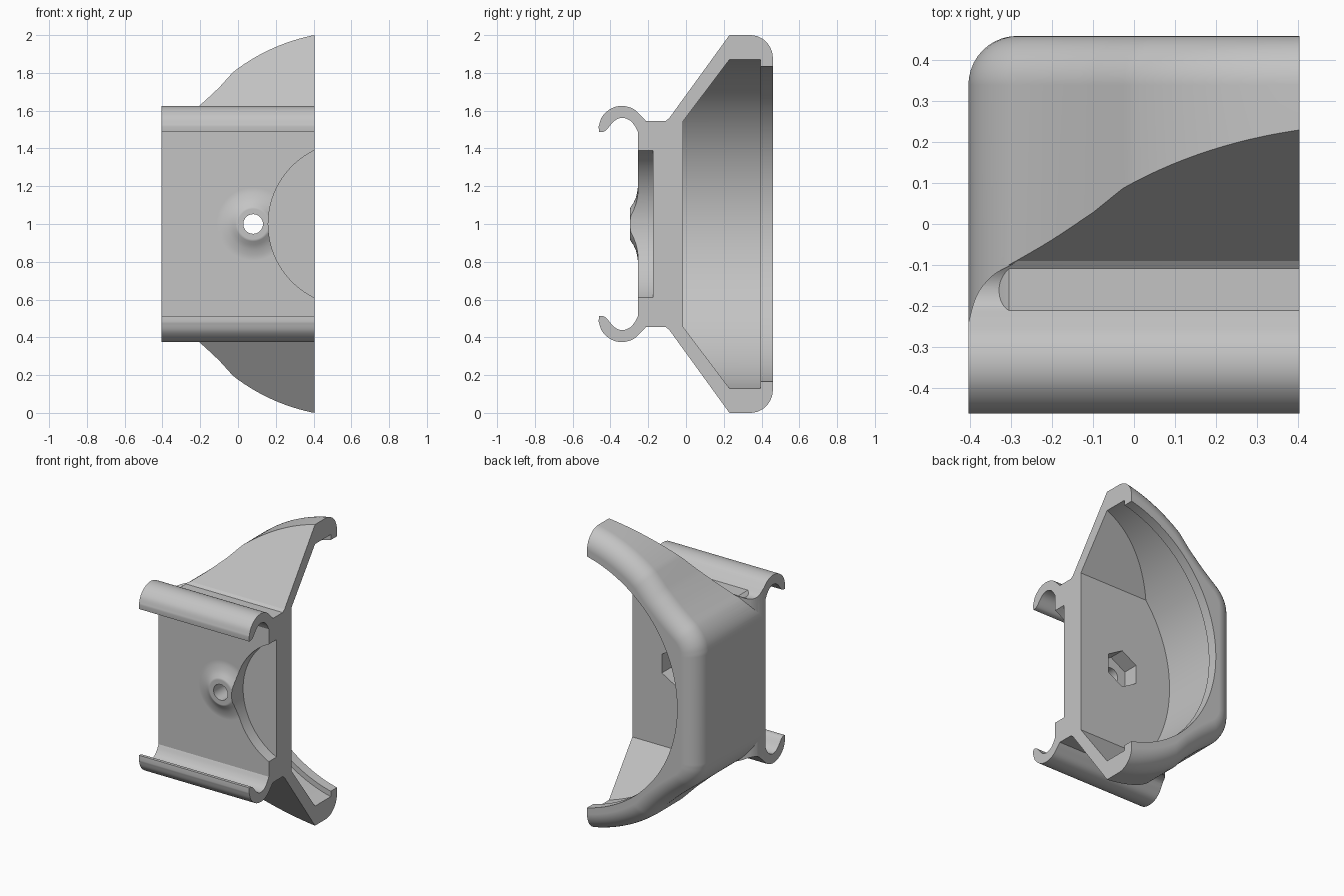
import bpy, bmesh, math
from mathutils import Vector

cube = bpy.data.objects.get("Cube")
if cube:
    bpy.data.objects.remove(cube, do_unlink=True)

grey = bpy.data.materials.new("plain_grey")
grey.use_nodes = True
grey.diffuse_color = (0.55, 0.55, 0.55, 1)
grey.node_tree.nodes["Principled BSDF"].inputs["Base Color"].default_value = grey.diffuse_color

END = 0.405   # half the width
MID = 0.6     # x of the shared centre of all round features


def loft(name, rings):
    """Solid skinned through equal-length closed rings, capped at both ends."""
    bm = bmesh.new()
    loops = [[bm.verts.new(p) for p in ring] for ring in rings]
    n = len(loops[0])
    for a, b in zip(loops, loops[1:]):
        for i in range(n):
            j = (i + 1) % n
            bm.faces.new((a[i], a[j], b[j], b[i]))
    bm.faces.new(loops[0][::-1])
    bm.faces.new(loops[-1])
    bm.normal_update()
    if bm.calc_volume(signed=True) < 0:
        bmesh.ops.reverse_faces(bm, faces=bm.faces[:])
    mesh = bpy.data.meshes.new(name)
    bm.to_mesh(mesh)
    bm.free()
    mesh.materials.append(grey)
    obj = bpy.data.objects.new(name, mesh)
    bpy.context.collection.objects.link(obj)
    return obj


def prism(name, points, axis, lo, hi):
    """Extrude a 2D outline along an axis."""
    def place(p, d):
        v = list(p)
        v.insert(axis, d)
        return v
    return loft(name, [[place(p, d) for p in points] for d in (lo, hi)])


def lathe(name, x, profile, sides=96, turn=0.0):
    """Turn (radius, y) points about a y-parallel line through (x, z=1)."""
    angles = [turn + math.tau * i / sides for i in range(sides)]
    return loft(name, [[(x + r * math.cos(a), y, 1 + r * math.sin(a)) for a in angles]
                       for r, y in profile])


def combine(base, tool, operation):
    mod = base.modifiers.new("combine", "BOOLEAN")
    mod.solver = "EXACT"
    mod.operation = operation
    mod.object = tool
    bpy.context.view_layer.objects.active = base
    bpy.context.view_layer.update()
    bpy.ops.object.modifier_apply(modifier=mod.name)
    bpy.data.objects.remove(tool, do_unlink=True)


def mirrored(half):
    """Close an outline given as (u, height above the middle) by mirroring it."""
    return [(u, 1 + h) for u, h in half] + [(u, 1 - h) for u, h in reversed(half)]


def spline(points, steps=5):
    """Smooth curve through a few points."""
    p = [Vector(q) for q in points]
    p = [2 * p[0] - p[1]] + p + [2 * p[-1] - p[-2]]
    out = []
    for a, b, c, d in zip(p, p[1:], p[2:], p[3:]):
        for k in range(steps):
            t = k / steps
            out.append(tuple(0.5 * (2 * b + (c - a) * t + (2 * a - 5 * b + 4 * c - d) * t * t
                                    + (3 * b - a - 3 * c + d) * t ** 3)))
    return out + [tuple(p[-2])]


# Housing: round outline running into a flat side, with a rounded back rim
arc = [math.radians(78 + 2 * i) for i in range(26)]
half = [(MID + 1.019 * math.cos(a), 1.019 * math.sin(a)) for a in arc]
half += spline([(-0.1, 0.722), (-0.2, 0.63), (-0.28, 0.565), (-0.33, 0.525),
                (-0.37, 0.475), (-0.395, 0.42), (-END, 0.36)], 3)
outline = [Vector(p) for p in mirrored(half)]
inward = []
for i, p in enumerate(outline):
    ahead = (outline[(i + 1) % len(outline)] - p).normalized()
    d = (ahead + (p - outline[i - 1]).normalized()).normalized()
    inward.append(Vector((-d.y, d.x)))
inward[0], inward[-1] = inward[1], inward[-2]
RIM = 0.12
stations = [(-0.25, 0)] + [(0.34 + RIM * math.sin(t), RIM * (1 - math.cos(t)))
                           for t in (math.pi / 2 * k / 10 for k in range(11))]
rings = []
for y, inset in stations:
    ring = [p + n * inset for p, n in zip(outline, inward)]
    rings.append([(q.x, y, q.y) for q in ring])
bracket = loft("bracket_housing", rings)

# Sloping top and bottom of the housing
slopes = [(-0.4, 0.545), (-0.1, 0.545), (0.375, 1.2), (0.6, 1.2)]
combine(bracket, prism("slopes", mirrored(slopes), 0, -1, 1), "INTERSECT")

# Front plate with a curled rail along its top and bottom
inner = spline([(-0.255, 0.49), (-0.275, 0.525), (-0.30, 0.55), (-0.34, 0.562),
                (-0.38, 0.545), (-0.42, 0.50), (-0.44, 0.487), (-0.46, 0.486)])
outer = spline([(-0.463, 0.515), (-0.443, 0.57), (-0.395, 0.612), (-0.338, 0.625),
                (-0.28, 0.61), (-0.235, 0.57), (-0.20, 0.535), (-0.165, 0.525),
                (-0.13, 0.532), (-0.09, 0.559)])
rails = prism("front_plate_rails", mirrored(inner + outer), 0, -END, 0.6)
corner = spline([(-0.3, -0.1), (-0.345, -0.125), (-0.385, -0.175), (-0.41, -0.26)])
plan = [(0.7, -0.6), (0.7, 0), (-0.15, 0), (-0.2, -0.04)] + corner + [(-0.41, -0.6)]
combine(rails, prism("plan", plan, 2, -1, 3), "INTERSECT")
combine(bracket, rails, "UNION")

# Flared screw boss
boss = [(0.2, -0.2), (0.2, -0.254), (0.165, -0.259), (0.135, -0.267), (0.11, -0.279),
        (0.092, -0.292), (0.08, -0.297)]
BOSS_X = 0.08
combine(bracket, lathe("boss", BOSS_X, boss, 64), "UNION")

# Round cavity with sloping ends, then the narrower lip at its mouth
cavity = lathe("cavity", MID, [(0.892, -0.015), (0.892, 0.395)], 128)
ends = [(-0.1, 0.434), (-0.015, 0.545), (0.23, 0.87), (0.33, 1.0), (0.6, 1.0)]
combine(cavity, prism("cavity_ends", mirrored(ends), 0, -1, 2), "INTERSECT")
combine(bracket, cavity, "DIFFERENCE")
combine(bracket, lathe("lip", MID, [(0.857, 0.3), (0.857, 0.6)], 128), "DIFFERENCE")

# Front disc recess, screw hole and hexagonal nut pocket
combine(bracket, lathe("recess", 0.593, [(0.433, -0.6), (0.433, -0.175)]), "DIFFERENCE")
combine(bracket, lathe("hole", BOSS_X, [(0.052, -0.5), (0.052, 0.1)], 32), "DIFFERENCE")
combine(bracket, lathe("nut", BOSS_X, [(0.125, -0.12), (0.125, 0.1)], 6, math.pi / 2), "DIFFERENCE")

# Flat cut side
cut = [(END, -1), (2, -1), (2, 1), (END, 1)]
combine(bracket, prism("cut_side", cut, 2, -1, 3), "DIFFERENCE")

# Shading
bpy.ops.object.select_all(action="DESELECT")
bracket.select_set(True)
bpy.context.view_layer.objects.active = bracket
bpy.ops.object.shade_smooth_by_angle(angle=math.radians(25))
weighted = bracket.modifiers.new("even_shading", "WEIGHTED_NORMAL")
weighted.keep_sharp = True
